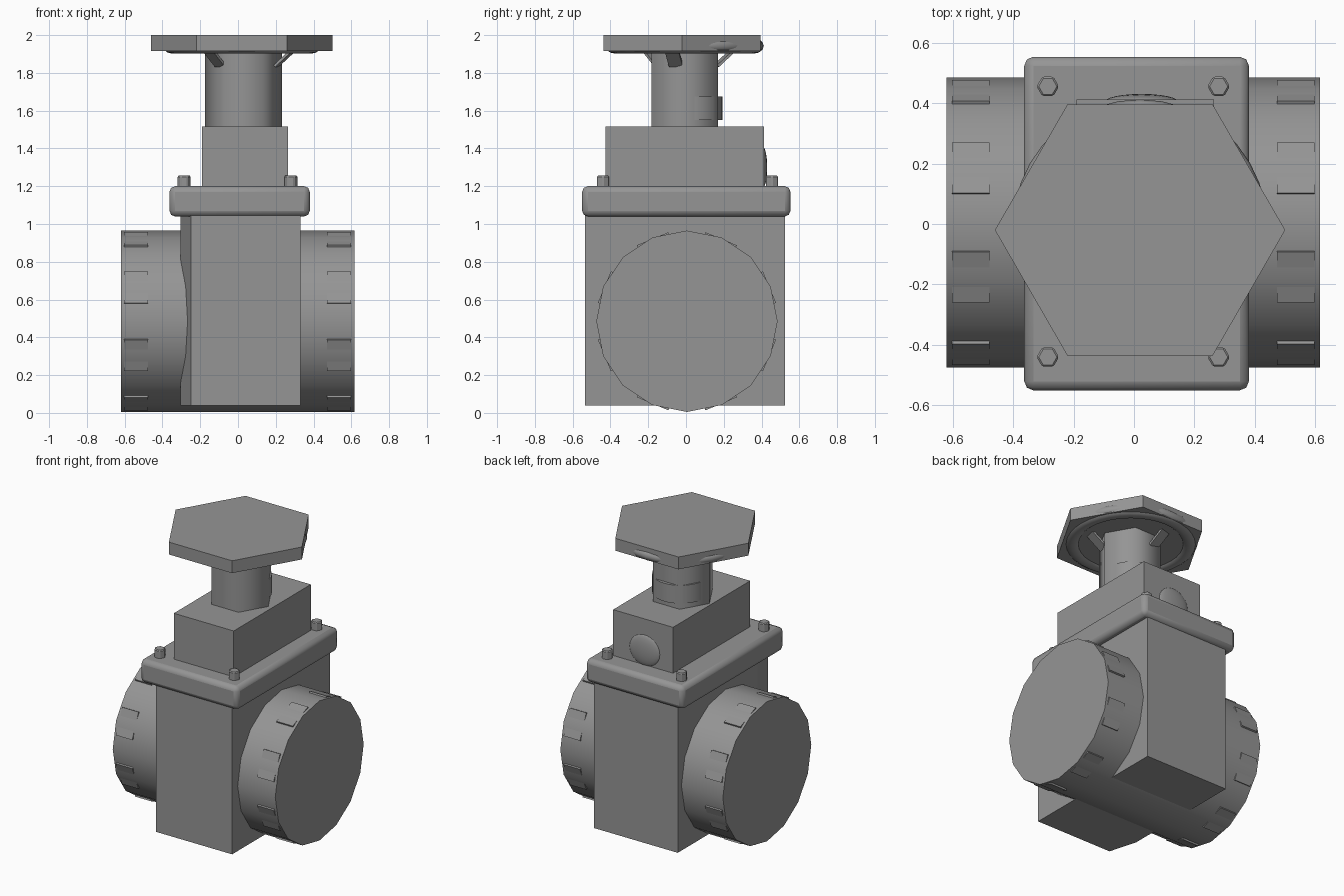
import bpy, bmesh, math
from mathutils import Matrix, Vector

cube = bpy.data.objects.get("Cube")
if cube:
    bpy.data.objects.remove(cube, do_unlink=True)

metal = bpy.data.materials.new("grey_metal")
metal.use_nodes = True
GREY = (0.3, 0.3, 0.3, 1)
metal.diffuse_color = GREY
metal.node_tree.nodes["Principled BSDF"].inputs["Base Color"].default_value = GREY


def finish(name, bm, smooth=None, bevel=0, segments=1):
    """Turn a bmesh into a finished object."""
    bmesh.ops.recalc_face_normals(bm, faces=bm.faces)
    mesh = bpy.data.meshes.new(name)
    bm.to_mesh(mesh)
    bm.free()
    obj = bpy.data.objects.new(name, mesh)
    bpy.context.collection.objects.link(obj)
    mesh.materials.append(metal)
    if bevel:
        mod = obj.modifiers.new("edge_bevel", 'BEVEL')
        mod.width, mod.segments = bevel, segments
    if smooth:
        bpy.ops.object.select_all(action='DESELECT')
        obj.select_set(True)
        bpy.context.view_layer.objects.active = obj
        bpy.ops.object.shade_smooth_by_angle(angle=math.radians(smooth))
    return obj


def block(name, low, high, **kw):
    low, high = Vector(low), Vector(high)
    bm = bmesh.new()
    bmesh.ops.create_cube(bm, size=1, matrix=Matrix.Translation((low + high) / 2)
                          @ Matrix.Diagonal((high - low).to_4d()))
    return finish(name, bm, **kw)


def prism(name, centre, radius, height, sides, turn=Matrix(), **kw):
    bm = bmesh.new()
    bmesh.ops.create_cone(bm, cap_ends=True, segments=sides, radius1=radius, radius2=radius,
                          depth=height, matrix=Matrix.Translation(centre) @ turn)
    return finish(name, bm, **kw)


def hexagon(name, centre, radius, height, **kw):
    # corners point along x
    return prism(name, centre, radius, height, 6, Matrix.Rotation(math.pi / 2, 4, 'Z'), **kw)


# Pipe running through the body
AXIS = Vector((0, 0.005, 0.485))
prism("pipe", AXIS + Vector((-0.002, 0, 0)), 0.48, 1.235, 16,
      Matrix.Rotation(math.pi / 2, 4, 'Y'), smooth=30)

# Flat grip pads round both pipe ends
for side, x in (("right", -0.54), ("left", 0.535)):
    bm = bmesh.new()
    for k in range(8):
        spin = Matrix.Rotation(math.radians(22.5 + 45 * k), 4, 'X')
        place = Matrix.Translation(AXIS + Vector((x, 0, 0))) @ spin
        bmesh.ops.create_cube(bm, size=1, matrix=place @ Matrix.Translation((0, 0, 0.458))
                              @ Matrix.Diagonal((0.125, 0.18, 0.03, 1)))
    finish(side + "_grip_pads", bm)

# Valve body with one cut corner
bm = bmesh.new()
outline = [(-0.25, -0.535), (0.33, -0.535), (0.33, 0.525), (-0.305, 0.525), (-0.305, -0.34)]
base = bm.faces.new([bm.verts.new((x, y, 0.04)) for x, y in outline])
grown = bmesh.ops.extrude_face_region(bm, geom=[base])["geom"]
bmesh.ops.translate(bm, vec=(0, 0, 1.01),
                    verts=[v for v in grown if isinstance(v, bmesh.types.BMVert)])
finish("valve_body", bm)

# Bonnet flange, bolts and upper block
block("bonnet_flange", (-0.363, -0.55, 1.04), (0.38, 0.553, 1.2), bevel=0.03, segments=2, smooth=50)
for x in (-0.285, 0.28):
    for y in (-0.44, 0.455):
        hexagon("flange_bolt", (x, y, 1.223), 0.037, 0.066, bevel=0.006)
block("upper_block", (-0.19, -0.425, 1.19), (0.265, 0.412, 1.515))

# Shallow boss on the back of the block
bm = bmesh.new()
bmesh.ops.create_uvsphere(bm, u_segments=24, v_segments=12, radius=1,
                          matrix=Matrix.Translation((0.025, 0.405, 1.3))
                          @ Matrix.Diagonal((0.12, 0.025, 0.11, 1)))
finish("back_boss", bm, smooth=40)

# Stem and its collar
hexagon("stem", (0.03, -0.006, 1.715), 0.204, 0.41, smooth=65)
prism("stem_collar", (0.03, 0.015, 1.613), 0.178, 0.125, 32, smooth=30)

# Handwheel plate
hexagon("handwheel", (0.02, -0.02, 1.9575), 0.48, 0.085)

# Round rim just breaking through the plate
bm = bmesh.new()
MAJOR, MINOR, TUBE = 0.365, 0.055, 12
ring = [bm.verts.new((0.02 + MAJOR + MINOR * math.cos(a), -0.008,
                      1.955 + 0.75 * MINOR * math.sin(a) - 0.012))
        for a in (2 * math.pi * k / TUBE for k in range(TUBE))]
edges = [bm.edges.new((ring[k], ring[k - 1])) for k in range(TUBE)]
bmesh.ops.spin(bm, geom=ring + edges, cent=(0.02, -0.008, 0), axis=(0, 0, 1),
               angle=2 * math.pi, steps=36, use_merge=True)
bmesh.ops.remove_doubles(bm, verts=bm.verts, dist=0.0001)
finish("handwheel_rim", bm, smooth=50)

# Slanted spokes from stem to wheel
for degrees in (-14, 106, 226):
    bm = bmesh.new()
    place = (Matrix.Translation((0.03, -0.01, 1.88))
             @ Matrix.Rotation(math.radians(degrees), 4, 'Z')
             @ Matrix.Translation((0.225, 0, 0)) @ Matrix.Rotation(math.radians(-42), 4, 'Y'))
    bmesh.ops.create_cube(bm, size=1, matrix=place @ Matrix.Diagonal((0.13, 0.075, 0.014, 1)))
    finish("wheel_spoke", bm)
